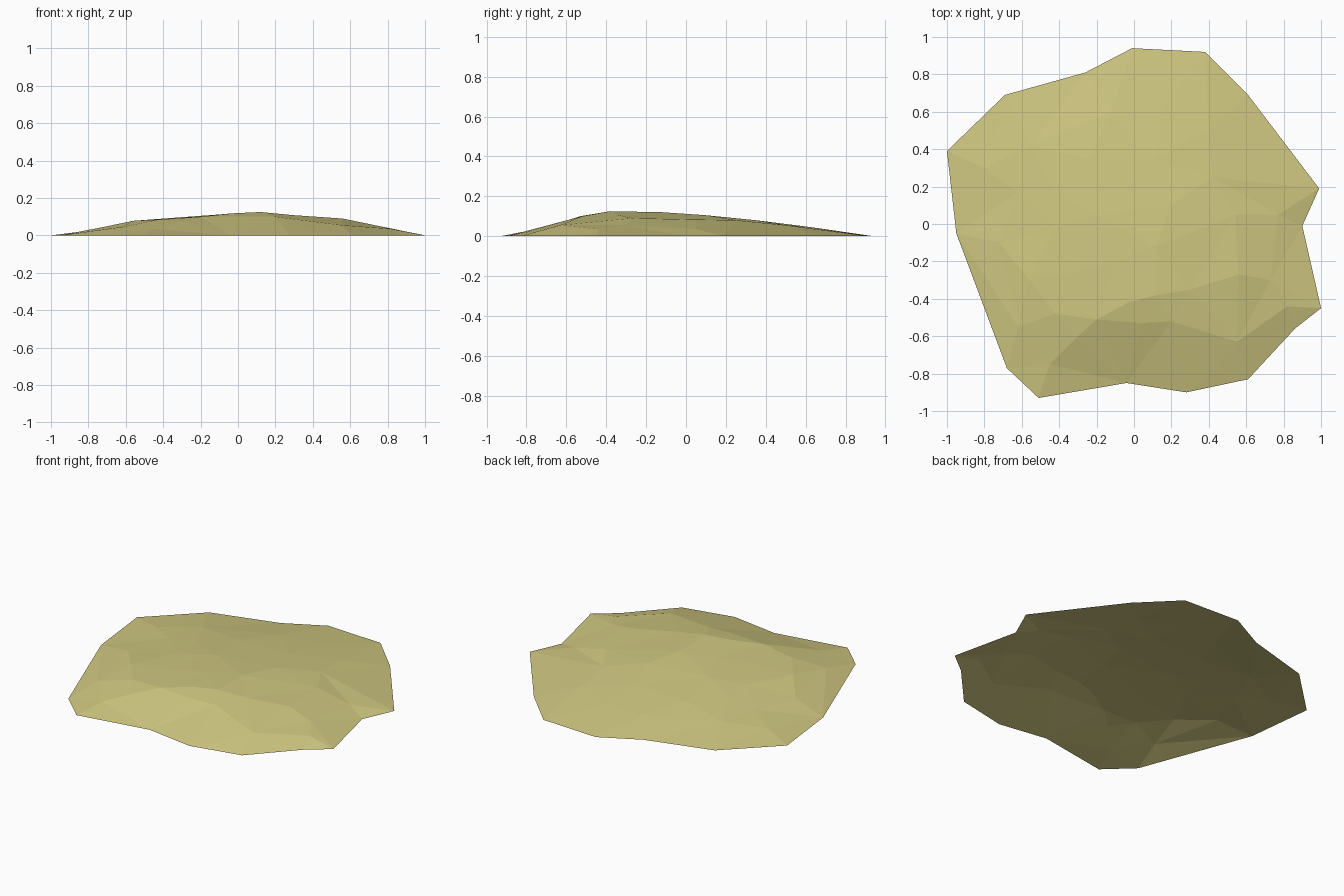
import bpy
import bmesh
from mathutils import Vector
from mathutils.geometry import delaunay_2d_cdt

# Remove the default object
default_cube = bpy.data.objects.get("Cube")
if default_cube:
    bpy.data.objects.remove(default_cube, do_unlink=True)


def make_material(name, colour):
    """One flat colour, shown in the viewport and in a render."""
    material = bpy.data.materials.new(name)
    material.use_nodes = True
    material.diffuse_color = colour
    shader = next(n for n in material.node_tree.nodes if n.type == "BSDF_PRINCIPLED")
    shader.inputs["Base Color"].default_value = colour
    shader.inputs["Roughness"].default_value = 1
    return material


# Irregular rim of the mound, lying on the ground, counter-clockwise
rim = [
    (-1, .39), (-.95, -.05), (-.68, -.77), (-.51, -.93),
    (-.04, -.85), (.28, -.9), (.61, -.83), (.86, -.56),
    (1, -.45), (.9, -.01), (.99, .19), (.61, .69),
    (.38, .92), (-.01, .94), (-.26, .81), (-.69, .69),
]

# Steep front face
front_slope = [
    (-.45, -.75, .035), (-.31, -.61, .075), (.41, -.8, .02),
    (.55, -.63, .055), (-.62, -.55, .045),
]

# Crest running across the mound
crest = [
    (-.42, -.48, .085), (-.2, -.51, .1), (.04, -.53, .1),
    (.2, -.52, .1), (-.03, -.42, .118), (.12, -.38, .125),
    (.3, -.35, .108), (.56, -.27, .09), (.12, -.12, .12),
    (-.1, -.2, .112), (-.36, -.27, .093),
]

# Left shoulder
left_slope = [
    (-.56, -.3, .078), (-.72, -.1, .045), (-.42, -.02, .085),
    (-.2, .05, .1), (-.42, .17, .075), (-.62, .17, .05),
    (-.8, .3, .025), (-.55, .42, .045),
]

# Right shoulder
right_slope = [
    (.73, -.3, .055), (.82, -.44, .035), (.54, .05, .083), (.77, .05, .035),
]

# Long gentle back slope
back_slope = [
    (.2, .1, .105), (.42, .25, .08), (.4, .5, .055),
    (.12, .35, .08), (.15, .62, .046), (-.12, .6, .045), (-.25, .35, .072),
]

# Triangulate the rim and the inner points into one faceted sheet
inner = front_slope + crest + left_slope + right_slope + back_slope
points = [Vector((x, y, 0)) for x, y in rim] + [Vector(p) for p in inner]
count = len(rim)
rim_edges = [(i, (i + 1) % count) for i in range(count)]
flat_points, _, triangles, sources, _, _ = delaunay_2d_cdt(
    [p.to_2d() for p in points], rim_edges, [], 1, 0.0001)

bm = bmesh.new()
verts = [bm.verts.new((p.x, p.y, points[source[0]].z if source else 0))
         for p, source in zip(flat_points, sources)]
for triangle in triangles:
    bm.faces.new([verts[i] for i in triangle])

# Turn every face upward and keep the facets flat
for face in bm.faces:
    face.normal_update()
    if face.normal.z < 0:
        face.normal_flip()
    face.smooth = False

mesh = bpy.data.meshes.new("sand_mound")
bm.to_mesh(mesh)
bm.free()
mesh.materials.append(make_material("pale sand", (.63, .575, .22, 1)))
mound = bpy.data.objects.new("sand_mound", mesh)
bpy.context.collection.objects.link(mound)
